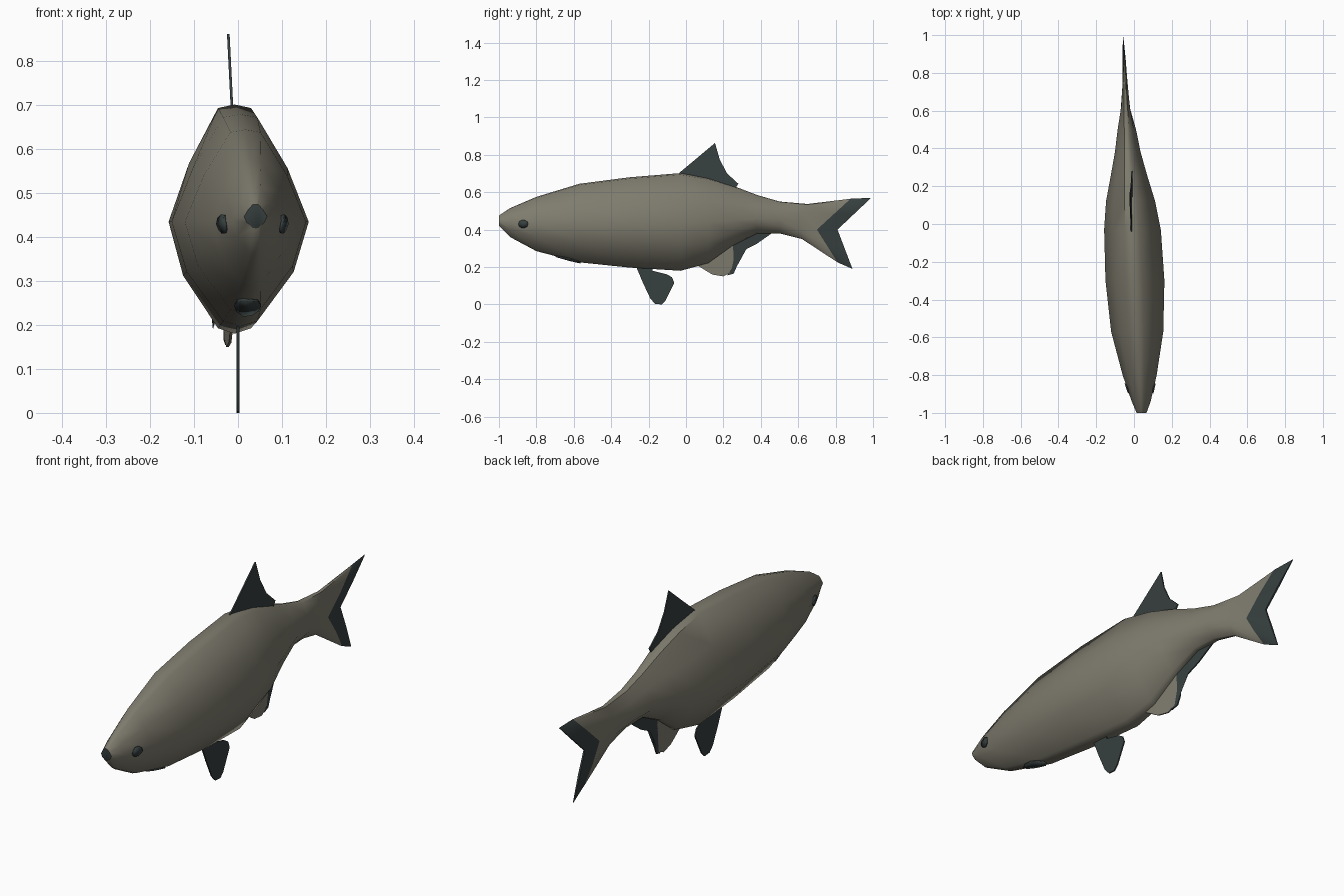
import bpy, bmesh, math
from mathutils import Vector
from mathutils.bvhtree import BVHTree

if "Cube" in bpy.data.objects:
    bpy.data.objects.remove(bpy.data.objects["Cube"])


def material(name, rgb):
    m = bpy.data.materials.new(name)
    m.diffuse_color = (*rgb, 1)
    m.use_nodes = True
    m.node_tree.nodes["Principled BSDF"].inputs["Base Color"].default_value = m.diffuse_color
    return m


SCALE = material("olive grey", (0.21, 0.20, 0.155))
FIN = material("dark slate", (0.038, 0.050, 0.050))


def finish(name, bm, mats, angle):
    bmesh.ops.recalc_face_normals(bm, faces=bm.faces[:])
    me = bpy.data.meshes.new(name)
    bm.to_mesh(me)
    ob = bpy.data.objects.new(name, me)
    bpy.context.collection.objects.link(ob)
    for m in mats:
        me.materials.append(m)
    bpy.ops.object.select_all(action='DESELECT')
    ob.select_set(True)
    bpy.context.view_layer.objects.active = ob
    bpy.ops.object.shade_smooth_by_angle(angle=math.radians(angle))
    return ob


# body and tail: cross-sections lofted from nose to forked tail
HALF = [(0, 1), (.25, .97), (.69, .5), (1, 0), (.78, -.48), (.25, -.95), (0, -1)]
RING = HALF + [(-u, v) for u, v in HALF[-2:0:-1]]
# y, centre x, half width, top, middle, bottom, upper sweep, lower sweep, pinch
SECTIONS = [
    (-1.0, .040, .026, .475, .447, .42, 0, 0, 1),
    (-.94, .038, .050, .515, .44, .36, 0, 0, 1),
    (-.80, .030, .090, .575, .435, .285, 0, 0, 1),
    (-.57, .017, .138, .645, .435, .225, 0, 0, 1),
    (-.30, .005, .156, .680, .435, .197, 0, 0, 1),
    (-.03, -.008, .150, .702, .435, .18, 0, 0, 1),
    (.12, -.018, .130, .675, .44, .22, 0, 0, 1),
    (.25, -.026, .098, .635, .45, .315, 0, 0, 1),
    (.38, -.033, .068, .585, .46, .38, 0, 0, 1),
    (.50, -.038, .054, .550, .455, .38, 0, 0, .9),
    (.60, -.045, .032, .537, .44, .35, .05, .02, .7),
    (.70, -.048, .015, .565, .40, .225, .18, .11, .6),
    (.81, -.057, .006, .570, .40, .19, .18, .08, .6),
]
bm = bmesh.new()
rings = []
for y, cx, hw, top, mid, bot, up, low, pinch in SECTIONS:
    ring = []
    for u, v in RING:
        x = cx + u * hw * (pinch if v == 0 else 1)
        z = mid + v * ((top - mid) if v > 0 else (mid - bot))
        ring.append(bm.verts.new((x, y + abs(v) * (up if v > 0 else low), z)))
    rings.append(ring)
n = len(RING)
for k in range(len(rings) - 1):
    a, b = rings[k], rings[k + 1]
    for i in range(n):
        j = (i + 1) % n
        f = bm.faces.new((a[i], a[j], b[j], b[i]))
        f.material_index = int(k == len(rings) - 2)
bm.faces.new(rings[0]).material_index = 1
# tail edge closed strip by strip so the fork stays open
end = rings[-1]
bm.faces.new((end[0], end[1], end[-1])).material_index = 1
for i in range(1, n // 2 - 1):
    bm.faces.new((end[i], end[i + 1], end[n - i - 1], end[n - i])).material_index = 1
bm.faces.new((end[n // 2 - 1], end[n // 2], end[n // 2 + 1])).material_index = 1
body = finish("body", bm, [SCALE, FIN], 50)
surface = BVHTree.FromPolygons([v.co for v in body.data.vertices],
                               [p.vertices[:] for p in body.data.polygons])


# fins: thin plates; x leans from base to tip along the outline
def fin(name, outline, lean, mat, thick=.006):
    bm = bmesh.new()
    sides = []
    for s in (-1, 1):
        vs = [bm.verts.new((lean(y, z) + s * thick / 2, y, z)) for y, z in outline]
        bm.faces.new(vs)
        sides.append(vs)
    a, b = sides
    for i in range(len(a)):
        j = (i + 1) % len(a)
        bm.faces.new((a[i], a[j], b[j], b[i]))
    bmesh.ops.triangulate(bm, faces=[f for f in bm.faces if len(f.verts) > 4])
    finish(name, bm, [mat], 30)


fin("dorsal_fin", [(-.04, .70), (.155, .863), (.18, .775), (.22, .70),
                   (.28, .645), (.25, .60), (0, .66)],
    lambda y, z: -.012 - .05 * (z - .66), FIN)
fin("belly_fin", [(-.27, .21), (-.23, .115), (-.19, .03), (-.165, .003), (-.13, 0),
                  (-.11, .02), (-.063, .115), (-.075, .145), (-.10, .16), (-.18, .18),
                  (-.18, .21)], lambda y, z: 0, FIN)


def anal_lean(y, z):
    return -.012 - .1 * max(0, y - .08)


fin("rear_fin", [(.05, .215), (.14, .16), (.20, .15), (.24, .17), (.255, .24),
                 (.25, .34), (.12, .25)], anal_lean, SCALE)
fin("rear_fin_edge", [(.22, .155), (.255, .165), (.27, .20), (.28, .275), (.38, .325),
                      (.465, .385), (.38, .40), (.25, .34), (.255, .24), (.24, .17)],
    anal_lean, FIN)


# eyes and chin patch: thin plates laid on the body surface
def spot(name, centre, ray, axis1, axis2, sides=10):
    bm = bmesh.new()
    c, d = Vector(centre), Vector(ray)
    points = [c] + [c + Vector(axis1) * math.cos(t) + Vector(axis2) * math.sin(t)
                    for t in (2 * math.pi * i / sides for i in range(sides))]
    vs = []
    for p in points:
        hit = surface.ray_cast(p, d)[0]
        vs.append(bm.verts.new(hit - d * .004))
    for i in range(sides):
        bm.faces.new((vs[0], vs[1 + i], vs[1 + (i + 1) % sides]))
    ob = finish(name, bm, [FIN], 40)
    mod = ob.modifiers.new("thickness", 'SOLIDIFY')
    mod.thickness, mod.offset = .006, 0


for name, s in (("right_eye", 1), ("left_eye", -1)):
    spot(name, (s, -.87, .43), (-s, 0, 0), (0, .026, 0), (0, 0, .022))
spot("chin_patch", (.022, -.63, -.5), (0, 0, 1), (.03, 0, 0), (0, .07, 0))
